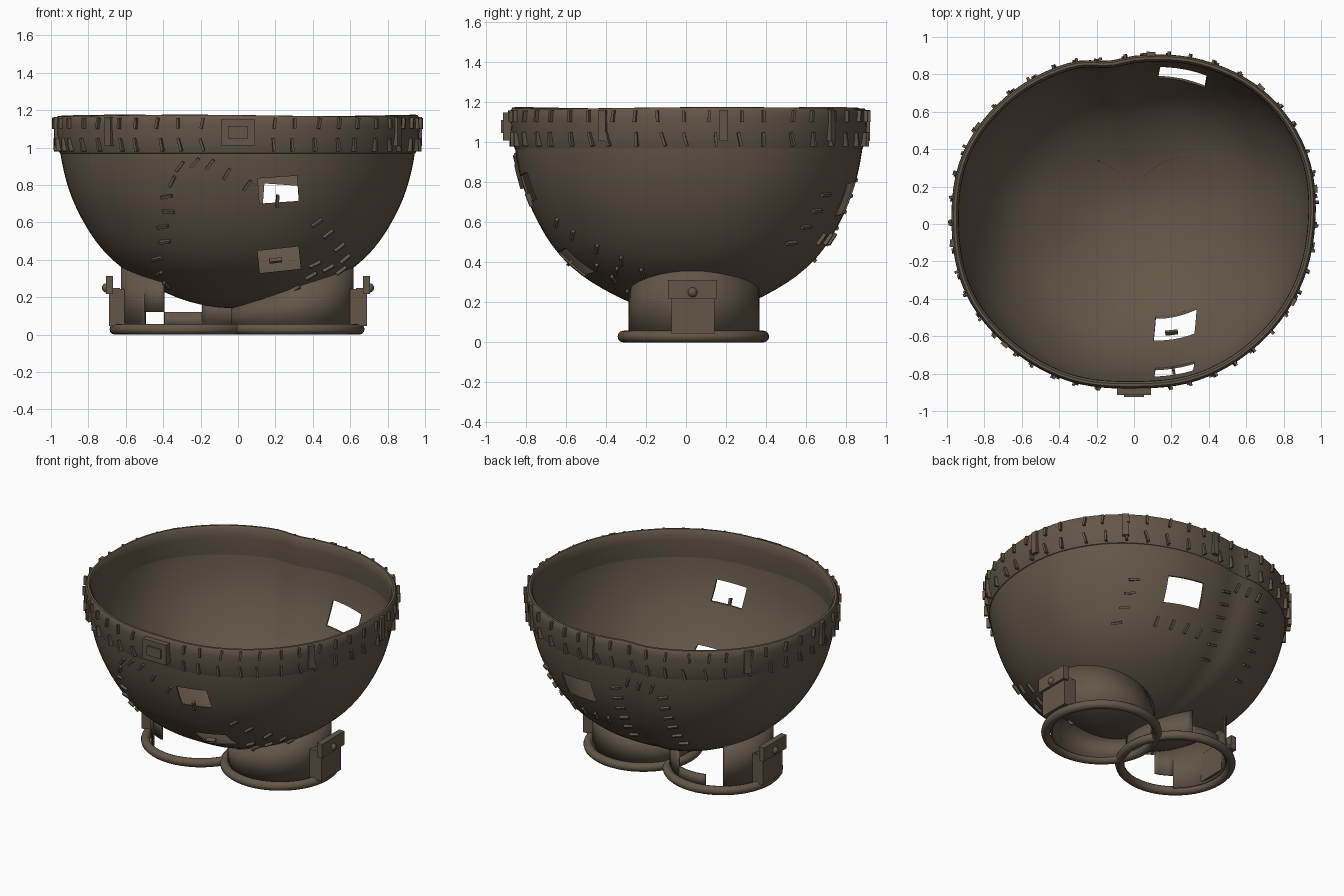
import bpy, bmesh, math, random
from mathutils import Vector, Matrix

if "Cube" in bpy.data.objects:
    bpy.data.objects.remove(bpy.data.objects["Cube"])
random.seed(4)

cloth = bpy.data.materials.new("brown_cloth")
cloth.diffuse_color = (0.125, 0.094, 0.064, 1)
cloth.use_nodes = True
cloth.node_tree.nodes["Principled BSDF"].inputs["Base Color"].default_value = cloth.diffuse_color

# Outline radius every 22.5 degrees and bowl profile (scale, height)
RADII = [.965, .997, .992, .947, .9, .927, .962, .987, .972, .97, .936, .906, .876, .9, .922, .947]
PROFILE = [(0, .14), (.16, .152), (.34, .2), (.55, .3), (.69, .4), (.782, .5), (.848, .6),
           (.9, .7), (.938, .8), (.964, .9), (.98, 1.0), (.981, 1.1)]

def spline(a, b, c, d, f):
    return b + .5 * f * (c - a + f * (2*a - 5*b + 4*c - d + f * (3*(b - c) + d - a)))

def radius(th):
    u = (th / (2 * math.pi)) % 1 * 16
    i = int(u)
    r = spline(*[RADII[(i + k) % 16] for k in (-1, 0, 1, 2)], u - i)
    deg = math.degrees(th) % 360
    return r - .025 * math.exp(-((deg - 99) / 7) ** 2)      # dent at the back

def prof(t):
    n = len(PROFILE) - 1
    i = min(int(t * n), n - 1)
    p = [PROFILE[min(max(i + k, 0), n)] for k in (-1, 0, 1, 2)]
    return [spline(*[q[j] for q in p], t * n - i) for j in (0, 1)]

def surf(th, t):
    s, z = prof(t)
    r = radius(th) * s
    return Vector((r * math.cos(th), r * math.sin(th) + .025 * (1 - s), z))

def bisect(fn, target, lo=0.0, hi=1.0):
    for _ in range(30):
        m = (lo + hi) / 2
        lo, hi = (m, hi) if fn(m) < target else (lo, m)
    return lo

def bowl_height(x, y):
    t = bisect(lambda q: prof(q)[0] * radius(math.atan2(y, x)), math.hypot(x, y))
    return prof(t)[1]

def finish(name, bm, smooth=True):
    bmesh.ops.recalc_face_normals(bm, faces=bm.faces)
    me = bpy.data.meshes.new(name)
    bm.to_mesh(me)
    bm.free()
    ob = bpy.data.objects.new(name, me)
    bpy.context.collection.objects.link(ob)
    me.materials.append(cloth)
    if smooth:
        select(ob)
        bpy.ops.object.shade_smooth_by_angle(angle=math.radians(40))
    return ob

def select(ob):
    bpy.ops.object.select_all(action='DESELECT')
    ob.select_set(True)
    bpy.context.view_layer.objects.active = ob

def apply_mod(ob, kind, **kw):
    m = ob.modifiers.new(kind, kind)
    for k, v in kw.items():
        setattr(m, k, v)
    select(ob)
    bpy.ops.object.modifier_apply(modifier=m.name)

def box(bm, centre, size, basis=Matrix()):
    m = Matrix.Translation(centre) @ basis.to_4x4() @ Matrix.Diagonal((*size, 1))
    bmesh.ops.create_cube(bm, size=1, matrix=m)

def grid(bm, rows, closed):
    vs = [[bm.verts.new(p) for p in row] for row in rows]
    for a, b in zip(vs, vs[1:]):
        n = len(a)
        for i in range(n if closed else n - 1):
            bm.faces.new((a[i], a[(i+1) % n], b[(i+1) % n], b[i]))
    return vs

# Bowl-shaped body
SEG = 96
angles = [2 * math.pi * i / SEG for i in range(SEG)]
bm = bmesh.new()
vs = grid(bm, [[surf(a, k / 33) for a in angles] for k in range(1, 34)], True)
pole = bm.verts.new(surf(0, 0))
for i in range(SEG):
    bm.faces.new((pole, vs[0][(i+1) % SEG], vs[0][i]))
body = finish("body", bm)
apply_mod(body, 'SOLIDIFY', thickness=.01, offset=-1)

# Torn openings cut through the body
for (x, y, z), (w, d, h), tilt in [((.215, -.8, .775), (.21, .5, .135), -4),
                                   ((.22, -.6, .4), (.22, .36, .12), -6),
                                   ((.26, .8, .72), (.25, .5, .16), 4)]:
    bm = bmesh.new()
    box(bm, (x, y, z), (w, d, h), Matrix.Rotation(math.radians(tilt), 3, 'Y'))
    cutter = finish("opening_cutter", bm, False)
    cutter.hide_render = True
    apply_mod(body, 'BOOLEAN', object=cutter, operation='DIFFERENCE', solver='EXACT')
    bpy.data.objects.remove(cutter)
select(body)
bpy.ops.object.shade_smooth_by_angle(angle=math.radians(40))

# Waistband with rounded top edge, blending into the body
BAND = [(-.03, .965), (-.019, .97), (-.009, 1.0), (0, 1.06), (.004, 1.12), (.002, 1.155),
        (-.008, 1.171), (-.022, 1.172), (-.034, 1.157), (-.036, 1.1), (-.033, 1.0)]
bm = bmesh.new()
rows = []
for a in angles:
    rows.append([Vector(((radius(a) + o) * math.cos(a), (radius(a) + o) * math.sin(a),
                 z + (z > 1.1) * .004 * math.sin(3 * a + 1))) for o, z in BAND])
grid(bm, rows + [rows[0]], True)
bmesh.ops.remove_doubles(bm, verts=bm.verts, dist=1e-5)
finish("waistband", bm)

def frame(th, t=None):
    """Axes across, outward and up along the surface."""
    e = .01
    if t is None:
        f = lambda q: Vector((radius(q) * math.cos(q), radius(q) * math.sin(q), 0))
        across, up = (f(th + e) - f(th - e)).normalized(), Vector((0, 0, 1))
    else:
        across = (surf(th + e, t) - surf(th - e, t)).normalized()
        up = (surf(th, t + e) - surf(th, t - e)).normalized()
    out = across.cross(up).normalized()
    up = out.cross(across)
    return Matrix((across, out, up)).transposed()

def on_band(th, z, off=0):
    r = radius(th) + off
    return Vector((r * math.cos(th), r * math.sin(th), z))

# Two rows of stitches around the waistband
bm = bmesh.new()
for i in range(46):
    for z, h, tilt, off in ((1.13, .058, 5, .006), (1.015, .07, -10, -.002)):
        a = 2 * math.pi * (i + random.uniform(-.15, .15)) / 46
        if abs(math.degrees(a) - 270) < 6:
            continue
        roll = Matrix.Rotation(math.radians(tilt + random.uniform(-8, 8)), 3, 'Y')
        box(bm, on_band(a, z, off), (.014, .03, h), frame(a) @ roll)
finish("waistband_stitches", bm, False)

# Belt loops
bm = bmesh.new()
for deg in (11, 47, 84, 148, 186, 223, 334):
    a = math.radians(deg)
    box(bm, on_band(a, 1.085, .005), (.042, .024, .155), frame(a))
finish("belt_loops", bm, False)

# Front fastening plate
bm = bmesh.new()
box(bm, (0, -.89, 1.08), (.18, .05, .14))
box(bm, (0, -.917, 1.08), (.105, .016, .065))
finish("front_plate", bm, False)

# Patch stitches (x, z, roll), front then back
FRONT = [(-.31, .9, 40), (-.23, .92, 45), (-.15, .91, 40), (-.06, .86, 30), (.05, .8, 35),
         (-.35, .82, 30), (-.38, .74, 80), (-.37, .66, 95), (-.4, .58, 80), (-.39, .5, 85),
         (-.43, .41, 75), (-.42, .33, 60), (-.38, .27, 20), (.42, .6, 50), (.48, .54, 45),
         (.54, .47, 40), (.57, .41, 25), (.55, .35, 10), (.48, .36, 40), (.41, .38, 50),
         (.39, .32, 30), (.21, .715, 0), (.2, .4, 80), (.3, .25, 20)]
BACK = [(x, .42 + .08 * k, 75) for x in (-.05, -.38) for k in range(6)]
BACK += [(.58, .5 + .08 * k, 85) for k in range(4)] + [(.08 + .1 * k, .52, 10) for k in range(4)]
BACK += [(-.32 + .09 * k, .88, 20) for k in range(3)]
bm = bmesh.new()
for pts, lo, hi, sgn in ((FRONT, math.pi, 2 * math.pi, 1), (BACK, 0, math.pi, -1)):
    for x, z, roll in pts:
        t = bisect(lambda q: prof(q)[1], z)
        a = bisect(lambda q: sgn * surf(q, t).x, sgn * x, lo, hi)
        m = frame(a, t) @ Matrix.Rotation(math.radians(roll), 3, 'Y')
        box(bm, surf(a, t) + m.col[1] * .005, (.015, .024, .066), m)
finish("patch_stitches", bm, False)

# Leg cuffs: wall pieces (start angle, end angle, bottom, top or None to meet the body)
WALLS = {"right": (.29, [(0, 360, .03, None)]),
         "left": (-.3, [(127, 232, .03, None), (232, 253, .12, None),
                        (70, 107, .03, .12), (-20, 70, .03, None)])}
CY, CR = .04, .322
for side, (cx, parts) in WALLS.items():
    sgn = 1 if cx > 0 else -1
    bm = bmesh.new()
    for a0, a1, z0, z1 in parts:
        n = max(4, round((a1 - a0) / 5))
        rows = []
        for i in range(n + 1):
            a = math.radians(a0 + (a1 - a0) * i / n)
            x, y = cx + CR * math.cos(a), CY + CR * math.sin(a)
            rows.append([(x, y, z0), (x, y, z1 or bowl_height(x, y) + .004)])
        grid(bm, rows, False)
    bmesh.ops.remove_doubles(bm, verts=bm.verts, dist=1e-4)
    cuff = finish(side + "_cuff", bm)
    apply_mod(cuff, 'SOLIDIFY', thickness=.01, offset=0)
    # Rolled hem
    bpy.ops.mesh.primitive_torus_add(location=(cx + sgn * .008, CY - .003, .029), major_radius=.35,
                                     minor_radius=.029, major_segments=48, minor_segments=12)
    hem = bpy.context.object
    hem.name = side + "_hem"
    hem.data.materials.append(cloth)
    bpy.ops.object.shade_smooth_by_angle(angle=math.radians(40))
    # Side tab with clasp and stud
    bm = bmesh.new()
    box(bm, (sgn * .645, .035, .145), (.09, .215, .2))
    box(bm, (sgn * .687, .033, .265), (.04, .245, .095))
    box(bm, (sgn * .655, .033, .235), (.05, .215, .03))
    bmesh.ops.create_uvsphere(bm, u_segments=12, v_segments=8, radius=.025,
                              matrix=Matrix.Translation((sgn * .703, .033, .25)))
    finish(side + "_tab", bm)
